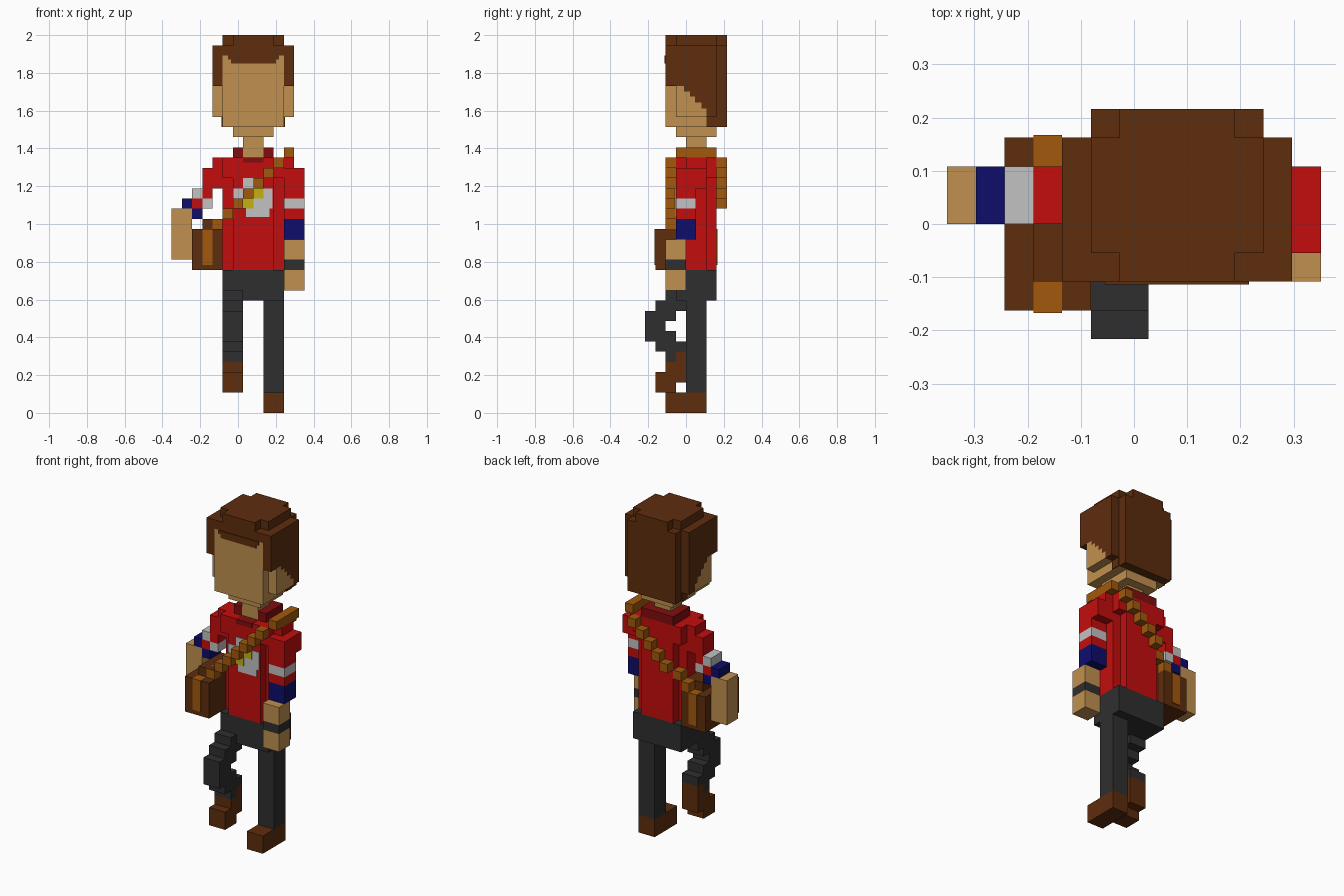
import bpy
import bmesh
from mathutils import Vector

default_cube = bpy.data.objects.get("Cube")
if default_cube:
    bpy.data.objects.remove(default_cube, do_unlink=True)

# The figure is laid out on a block grid, 13 wide, 8 deep and 37 tall
CELL = 2 / 37
ORIGIN = Vector((-6.5, -4, 0))


def make_material(name, red, green, blue):
    material = bpy.data.materials.new(name)
    material.use_nodes = True
    colour = (red, green, blue, 1)
    material.diffuse_color = colour
    material.node_tree.nodes["Principled BSDF"].inputs["Base Color"].default_value = colour
    return material


brown = make_material("dark brown", 0.11, 0.026, 0.004)
skin = make_material("skin tan", 0.53, 0.28, 0.08)
red = make_material("shirt red", 0.55, 0.004, 0.004)
maroon = make_material("collar maroon", 0.22, 0.004, 0.004)
navy = make_material("navy blue", 0.004, 0.004, 0.15)
white = make_material("pale grey", 0.54, 0.54, 0.54)
leather = make_material("orange leather", 0.36, 0.098, 0.004)
charcoal = make_material("charcoal", 0.028, 0.028, 0.028)
yellow = make_material("yellow", 0.56, 0.44, 0.004)


def finish(name, material, bm):
    bmesh.ops.recalc_face_normals(bm, faces=bm.faces)
    for vert in bm.verts:
        vert.co = (vert.co + ORIGIN) * CELL
    mesh = bpy.data.meshes.new(name)
    bm.to_mesh(mesh)
    bm.free()
    mesh.materials.append(material)
    bpy.context.scene.collection.objects.link(bpy.data.objects.new(name, mesh))


def blocks(name, material, *boxes):
    """Each box is x range, y range, z range in grid cells."""
    bm = bmesh.new()
    for x0, x1, y0, y1, z0, z1 in boxes:
        low, high = Vector((x0, y0, z0)), Vector((x1, y1, z1))
        size = high - low
        for vert in bmesh.ops.create_cube(bm, size=1)["verts"]:
            vert.co = (low + high) / 2 + Vector(a * b for a, b in zip(vert.co, size))
    finish(name, material, bm)


def side_profile(name, material, x0, x1, outline):
    """Extrude a (y, z) outline across x."""
    bm = bmesh.new()
    face = bm.faces.new([bm.verts.new((x0, y, z)) for y, z in outline])
    grown = bmesh.ops.extrude_face_region(bm, geom=[face])["geom"]
    moved = [item for item in grown if isinstance(item, bmesh.types.BMVert)]
    bmesh.ops.translate(bm, verts=moved, vec=(x1 - x0, 0, 0))
    finish(name, material, bm)


# Head and neck
blocks("face", skin, (5, 11, 2, 7, 28, 35))
blocks("chin", skin, (6, 10, 3, 7, 27, 28))
blocks("neck", skin, (7, 9, 4, 6, 25, 27))

# Hair: crown, back, and fringe plates over the forehead
blocks("hair_crown", brown, (5, 11, 2, 7, 35, 36), (6, 10, 2, 7, 36, 37),
       (5, 11, 3, 7, 36, 37))
blocks("hair_back", brown, (5, 11, 7, 8, 28, 36), (6, 10, 7, 8, 36, 37))
blocks("fringe", brown, (5.8, 10.2, 1.9, 2, 34.2, 35), (5.5, 10.5, 1.9, 2, 34.6, 35))

# Temples: the hairline runs down in steps towards the back
hairline = [(3.8, 32), (3.8, 31.5), (4.4, 31.5), (4.4, 31), (4.9, 31), (4.9, 30.4),
            (5.5, 30.4), (5.5, 29.8), (6, 29.8), (6, 29)]
for side, x in (("right", 4), ("left", 11)):
    side_profile(side + "_side_hair", brown, x, x + 1,
                 [(2, 36), (2, 32)] + hairline + [(7, 29), (7, 36)])
    side_profile(side + "_cheek", skin, x, x + 1, [(3, 29), (3, 32)] + hairline)
for side, x in (("right", 4.9), ("left", 11)):
    blocks(side + "_nape_hair", brown, (x, x + 0.1, 6, 7, 28, 29))

# Shirt and collar
blocks("shirt", red, (6, 10, 3, 7, 14, 24), (5, 11, 4, 6, 14, 24))
blocks("shoulders", red, (4, 12, 4, 6, 24, 25), (5, 11, 3, 7, 23, 25))
blocks("collar", maroon, (6, 7, 4, 6, 25, 26), (9, 10, 4, 6, 25, 26),
       (6, 10, 6, 7, 25, 26), (7, 9, 2.9, 4, 24.5, 25.02))

# Plain chest patch
blocks("chest_patch", white, (6, 7, 2.9, 3, 21, 22), (7, 8, 2.9, 3, 22, 23),
       (7.3, 9.6, 2.9, 3, 19.2, 20), (8, 9.9, 2.9, 3, 20, 22))
blocks("patch_accent", yellow, (7, 8, 2.85, 3, 20, 21), (8, 9, 2.85, 3, 21, 22))

# Left arm hanging down
blocks("left_sleeve", red, (11, 13, 3, 6, 22, 24), (11, 13, 3, 5, 21, 22),
       (11, 13, 3, 5, 19, 20))
blocks("left_sleeve_stripe", white, (11, 13, 3, 5, 20, 21))
blocks("left_cuff", navy, (11, 13, 3, 5, 17, 19))
blocks("left_forearm", skin, (11, 13, 2, 4, 15, 17))
blocks("wristband", charcoal, (11, 13, 2, 4, 14, 15))
blocks("left_hand", skin, (11, 13, 2, 4, 12, 14))

# Right arm held out sideways
blocks("right_sleeve", red, (3, 5, 4, 6, 22, 24), (3, 4, 4, 6, 21, 22),
       (2, 3, 4, 6, 20, 21))
blocks("right_sleeve_stripe", white, (2, 3, 4, 6, 21, 22), (3, 4, 4, 6, 20, 21))
blocks("right_cuff", navy, (1, 2, 4, 6, 20, 21), (2, 3, 4, 6, 19, 20))
blocks("right_forearm", skin, (0, 2, 4, 6, 15, 20))

# Diagonal strap over the left shoulder, front and back
strap = [(11, 12, 4, 6, 25, 26)]
for x in range(4, 12):
    z = x + 14
    front = 3 if x == 11 else 2
    back = 6 if x in (4, 5, 11) else 7
    strap += [(x, x + 1, y, y + 1, z, z + 1) for y in (front, back)]
blocks("strap", leather, *strap)

# Satchel at the right hip
blocks("satchel", brown, (2, 5, 2, 6, 14, 18), (3, 5, 2, 6, 18, 19))
for name, y in (("front", 1), ("back", 6)):
    blocks("satchel_pocket_" + name, brown, (2, 5, y, y + 1, 14, 18))
    blocks("satchel_buckle_" + name, leather, (3, 4, y - 0.1, y + 1.1, 14.5, 18.02))

# Trousers, standing left leg and raised right leg
blocks("hips", charcoal, (5, 11, 3, 7, 11, 14))
blocks("left_leg", charcoal, (9, 11, 4, 6, 2, 11))
blocks("left_boot", brown, (9, 11, 2, 6, 0, 2))
blocks("right_leg", charcoal, (5, 7, 2, 4, 11, 12), (5, 7, 1, 4, 10, 11),
       (5, 7, 1, 3, 9, 10), (5, 7, 0, 2, 7, 10), (5, 7, 1, 3, 6, 8),
       (5, 7, 2, 4, 6, 7), (5, 7, 2, 3, 5, 6))
blocks("right_boot", brown, (5, 7, 3, 4, 5, 6), (5, 7, 2, 4, 3, 5), (5, 7, 1, 3, 2, 4))
